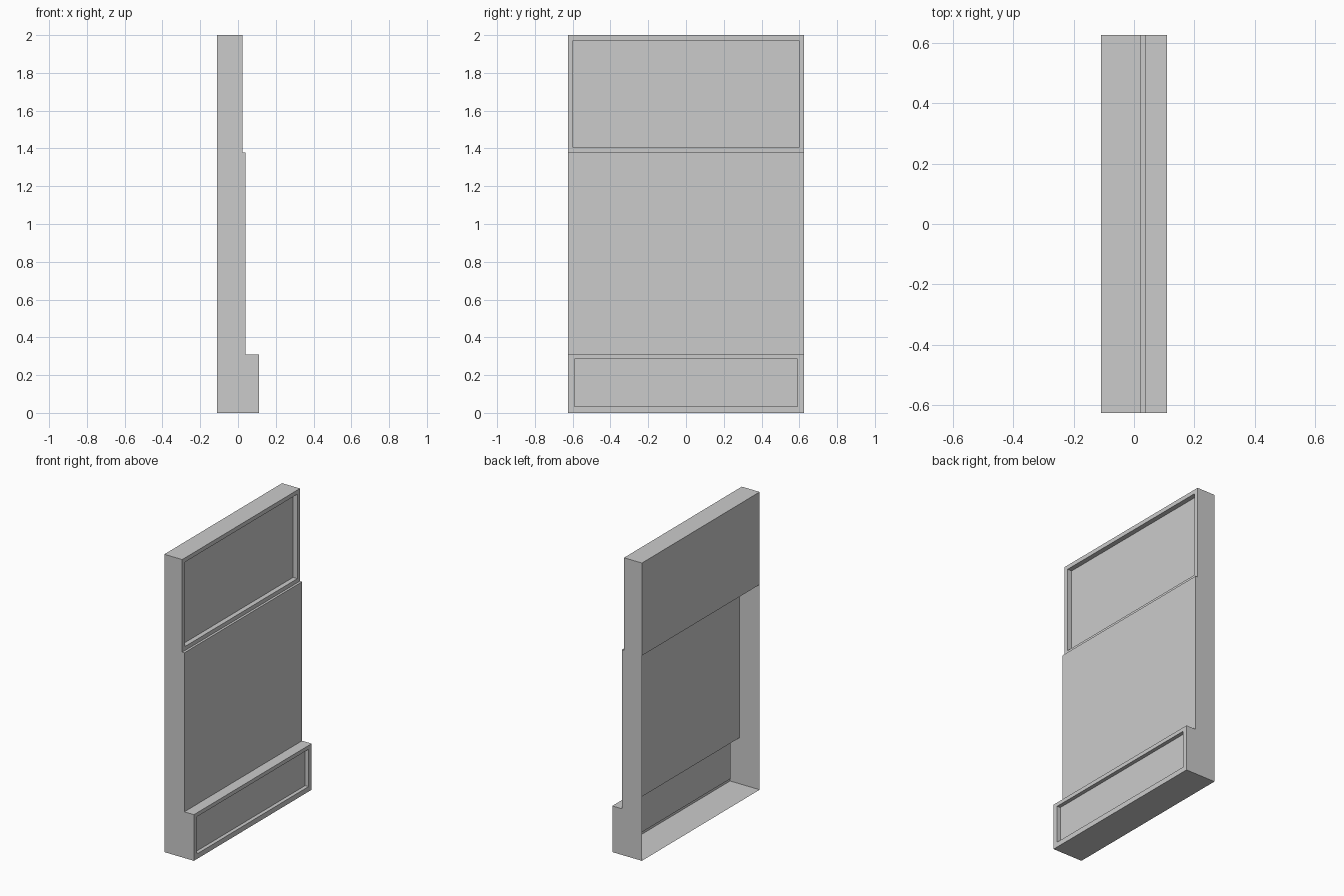
import bpy

if "Cube" in bpy.data.objects:
    bpy.data.objects.remove(bpy.data.objects["Cube"])

W = 0.625      # half width
BACK = -0.11


def recessed_panel(bm, outer, half_w, z0, z1, depth):
    # Flat rim around a shallow rectangular recess on a +x face
    x = outer[0].co.x
    corners = [(-half_w, z0), (half_w, z0), (half_w, z1), (-half_w, z1)]
    rim = [bm.verts.new((x, y, z)) for y, z in corners]
    bed = [bm.verts.new((x - depth, y, z)) for y, z in corners]
    for i in range(4):
        j = (i + 1) % 4
        bm.faces.new((outer[i], outer[j], rim[j], rim[i]))
        bm.faces.new((rim[i], rim[j], bed[j], bed[i]))
    bm.faces.new(bed)


def build(name, profile, recess_edge, recess, open_edges=()):
    # Side profile (x, z), counter-clockwise, swept across the width
    bm = bmesh.new()
    near = [bm.verts.new((x, -W, z)) for x, z in profile]
    far = [bm.verts.new((x, W, z)) for x, z in profile]
    bm.faces.new(near)
    bm.faces.new(far[::-1])
    for i in range(len(profile)):
        j = (i + 1) % len(profile)
        quad = (near[i], far[i], far[j], near[j])
        if i == recess_edge:
            recessed_panel(bm, quad, *recess)
        elif i not in open_edges:
            bm.faces.new(quad)
    mesh = bpy.data.meshes.new(name)
    bm.to_mesh(mesh)
    bm.free()
    obj = bpy.data.objects.new(name, mesh)
    bpy.context.collection.objects.link(obj)
    return obj


import bmesh

# Closed upper box with recessed front
build("upper_box",
      [(BACK, 1.378), (0.023, 1.378), (0.023, 2.0), (BACK, 2.0)],
      1, (0.597, 1.405, 1.972, 0.032))

# Thin lower shell, open at the back, with a stepped recessed base
build("lower_shell",
      [(BACK, 0), (0.11, 0), (0.11, 0.31), (0.039, 0.31),
       (0.039, 1.378), (0.023, 1.378), (BACK, 1.378)],
      1, (0.591, 0.034, 0.284, 0.025), open_edges=(5, 6))
